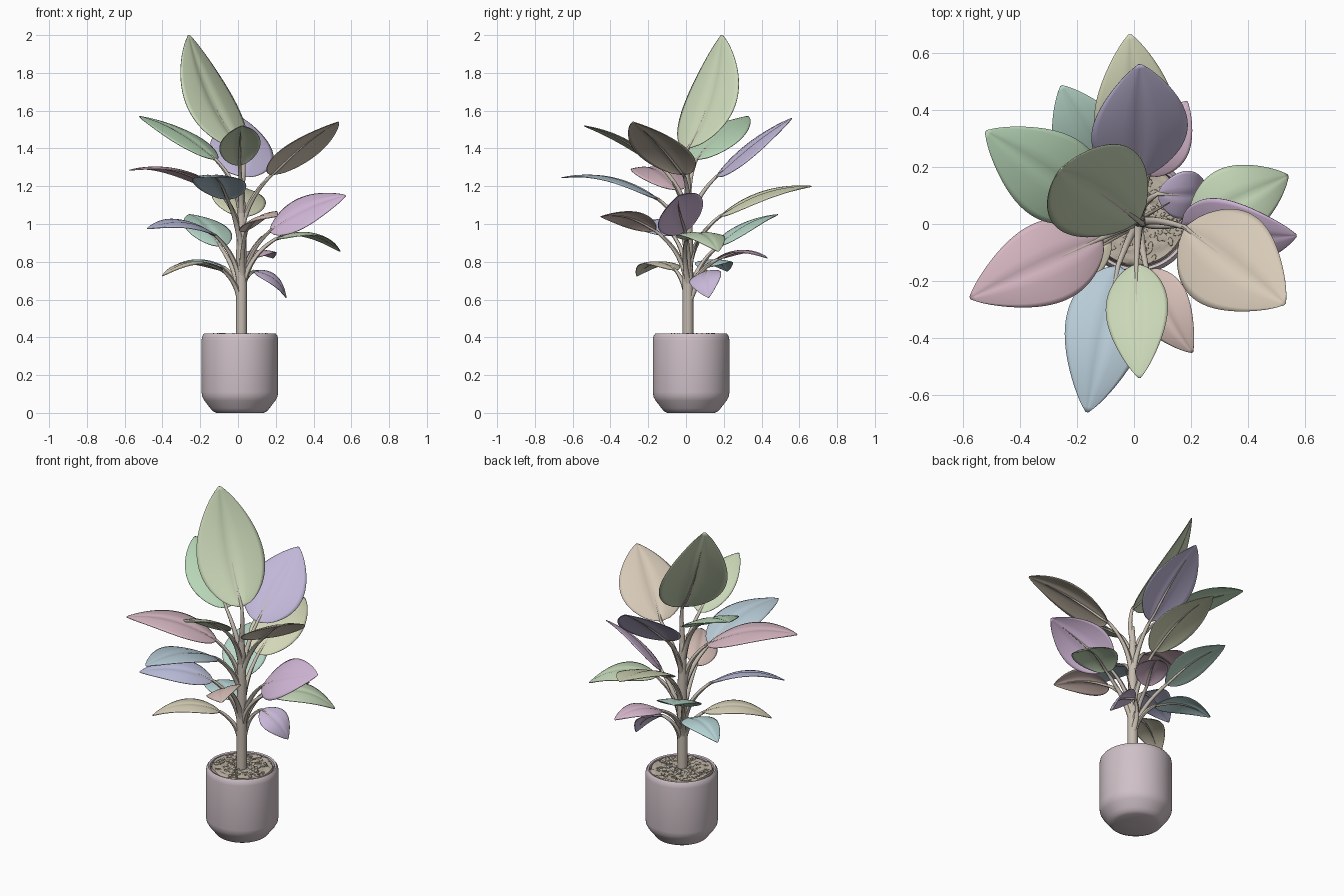
import bpy, bmesh, math, random, colorsys
from mathutils import Vector, Matrix

if "Cube" in bpy.data.objects:
    bpy.data.objects.remove(bpy.data.objects["Cube"])
random.seed(4)

POT = Vector((0.01, 0.027, 0))      # pot axis
STEM = Vector((0.018, 0.01, 0))     # trunk axis
UP = Vector((0, 0, 1))


def material(name, rgb):
    m = bpy.data.materials.new(name)
    m.diffuse_color = (*rgb, 1)
    m.use_nodes = True
    m.node_tree.nodes["Principled BSDF"].inputs["Base Color"].default_value = m.diffuse_color
    return m


def finish(bm, name, mat, angle=45):
    bmesh.ops.recalc_face_normals(bm, faces=bm.faces)
    me = bpy.data.meshes.new(name)
    bm.to_mesh(me)
    bm.free()
    ob = bpy.data.objects.new(name, me)
    bpy.context.collection.objects.link(ob)
    me.materials.append(mat)
    bpy.ops.object.select_all(action='DESELECT')
    ob.select_set(True)
    bpy.context.view_layer.objects.active = ob
    bpy.ops.object.shade_smooth_by_angle(angle=math.radians(angle))
    return ob


def bezier(a, b, c, t):
    return a * (1 - t) ** 2 + b * 2 * t * (1 - t) + c * t * t


def bridge(bm, rings, closed):
    for r0, r1 in zip(rings, rings[1:]):
        n = len(r0)
        for i in range(n if closed else n - 1):
            j = (i + 1) % n
            bm.faces.new((r0[i], r0[j], r1[j], r1[i]))


def circle(sides):
    return [(math.cos(2 * math.pi * k / sides), math.sin(2 * math.pi * k / sides)) for k in range(sides)]


def skin(name, rings, mat):
    # closed surface through a stack of rings
    bm = bmesh.new()
    rings = [[bm.verts.new(p) for p in ring] for ring in rings]
    bridge(bm, rings, True)
    bm.faces.new(rings[0])
    bm.faces.new(rings[-1])
    return finish(bm, name, mat)


def tube(name, pts, radii, mat, sides=10):
    rings = []
    for i, p in enumerate(pts):
        d = (pts[min(i + 1, len(pts) - 1)] - pts[max(i - 1, 0)]).normalized()
        u = d.cross(Vector((0.31, 0.95, 0))).normalized()
        v = d.cross(u)
        rings.append([p + radii[i] * (u * c + v * s) for c, s in circle(sides)])
    return skin(name, rings, mat)


def lathe(name, profile, mat, sides=64, jitter=0.0):
    return skin(name, [[POT + Vector((r * c, r * s, z + random.uniform(-jitter, jitter)))
                        for c, s in circle(sides)] for r, z in profile], mat)


def leaf(name, tip, inner, base_z, width, shift, roll, mat, stem_mat):
    # blade runs outward from the trunk to the tip, arching more when it lies flat
    tip = Vector(tip)
    out = (Vector((tip.x, tip.y, 0)) - STEM).normalized()
    base = STEM + out * inner + UP.cross(out) * shift + UP * base_z
    chord = tip - base
    arch = (.075 - .17 * chord.z) * chord.length / .5
    side = Matrix.Rotation(math.radians(roll), 3, chord.normalized()) @ UP.cross(chord).normalized()
    up = chord.cross(side).normalized()
    ctrl = (base + tip) / 2 + up * arch * 2
    half = lambda t: width / 2 * max(.01, math.sin(math.pi * t ** .78)) ** .75

    bm = bmesh.new()
    rows, n, m = [], 30, 8
    for i in range(n + 1):
        t = i / n
        p, w = bezier(base, ctrl, tip, t), half(t)
        nrm = ((ctrl - base) * (1 - t) + (tip - ctrl) * t).cross(side).normalized()
        row = []
        for k in range(-m, m + 1):
            s = k / m
            dip = .13 * s * s + .06 * max(0, 1 - abs(s) * 4)   # drooping edges, midrib groove
            row.append(bm.verts.new(p + side * w * s - nrm * w * dip))
        rows.append(row)
    bridge(bm, rows, False)
    mod = finish(bm, name, mat, 60).modifiers.new('thickness', 'SOLIDIFY')
    mod.thickness, mod.offset = .004, 0

    # stalk from the trunk, continuing as a rib under the blade
    start = STEM + out * .01 + UP * (base_z - (.17 if base_z < .85 else .25))
    reach = (base - start).length * .45
    mid = (base - (ctrl - base).normalized() * reach + start + UP * reach) / 2
    pts = [bezier(start, mid, base, i / 10) for i in range(11)]
    pts += [bezier(base, ctrl, tip, i / 10) - up * (.003 + .06 * half(i / 10)) for i in range(1, 9)]
    radii = [.016 * (1 - i / 18) ** 0.9 + .001 for i in range(len(pts))]
    tube(name + '_stalk', pts, radii, stem_mat, 8)


# Pot with chamfered foot and rounded rim
pot_mat = material('pot', (.62, .53, .57))
bark = material('bark', (.56, .5, .43))
soil_mat = material('soil', (.5, .44, .36))
lathe('pot', [(.02, 0), (.125, 0), (.145, .01), (.157, .025), (.188, .065), (.199, .085), (.203, .11),
              (.203, .385), (.199, .407), (.19, .419), (.18, .415), (.175, .36), (.02, .36)], pot_mat)

# Soil with scattered flat chips
lathe('soil', [(.177, .395)] + [(.17 - i * .012, .414) for i in range(14)], soil_mat, 40, .006)
bm = bmesh.new()
for i in range(110):
    a, r = random.uniform(0, 6.283), .16 * math.sqrt(random.random())
    place = Matrix.Translation(POT + Vector((r * math.cos(a), r * math.sin(a), .416)))
    place = place @ Matrix.Rotation(a * 7, 4, 'Z') @ Matrix.Diagonal((1.8, 1, .6, 1))
    bmesh.ops.create_icosphere(bm, subdivisions=1, radius=random.uniform(.005, .011), matrix=place)
finish(bm, 'soil_chips', soil_mat)

# Trunk and a young shoot
steps = [i / 12 for i in range(13)]
tube('trunk', [STEM + UP * (.38 + .9 * t) for t in steps], [.029 - .019 * t ** 4 for t in steps], bark, 16)
tube('young_shoot', [bezier(Vector((.03, .02, .72)), Vector((.04, .03, .85)), Vector((.125, .075, .935)), t)
                     for t in steps], [.011 - .009 * t for t in steps], bark)

# Leaves from top to bottom: tip, base distance from trunk, base height, width, sideways shift, roll
LEAVES = [
    ((-.26, .19, 2.0), 0, 1.40, .38, 0, -10),
    ((.02, -.54, 1.52), .15, 1.31, .22, -.01, 8),
    ((.53, -.28, 1.54), .15, 1.26, .36, .06, 0),
    ((.02, .56, 1.56), .15, 1.25, .345, 0, 12),
    ((-.52, .325, 1.57), .14, 1.34, .31, .03, 0),
    ((-.575, -.26, 1.285), .14, 1.18, .29, 0, 0),
    ((-.165, -.66, 1.245), .17, 1.13, .28, -.03, 0),
    ((-.015, .665, 1.20), .17, 1.04, .29, 0, 8),
    ((.57, -.04, 1.15), .15, .96, .28, 0, 35),
    ((-.255, .485, 1.05), .19, .88, .25, .02, 0),
    ((.205, -.45, 1.04), .17, .965, .2, -.04, 20),
    ((-.48, -.27, .975), .16, .94, .2, 0, -15),
    ((.54, .17, .855), .17, .92, .25, -.06, 0),
    ((.185, .43, .82), .16, .815, .18, .03, 0),
    ((-.37, .22, .75), .12, .77, .19, -.03, 0),
    ((-.4, -.26, .725), .12, .755, .18, 0, 0),
    ((.255, .12, .61), .1, .75, .175, .06, 20),
]
for i, (tip, inner, base_z, width, shift, roll) in enumerate(LEAVES, 1):
    tint = colorsys.hsv_to_rgb((.24 + i * .618 * (i > 2)) % 1, .3, .68)
    leaf(f'leaf_{i}', tip, inner, base_z, width, shift, roll, material(f'leaf_{i}', tint), bark)
